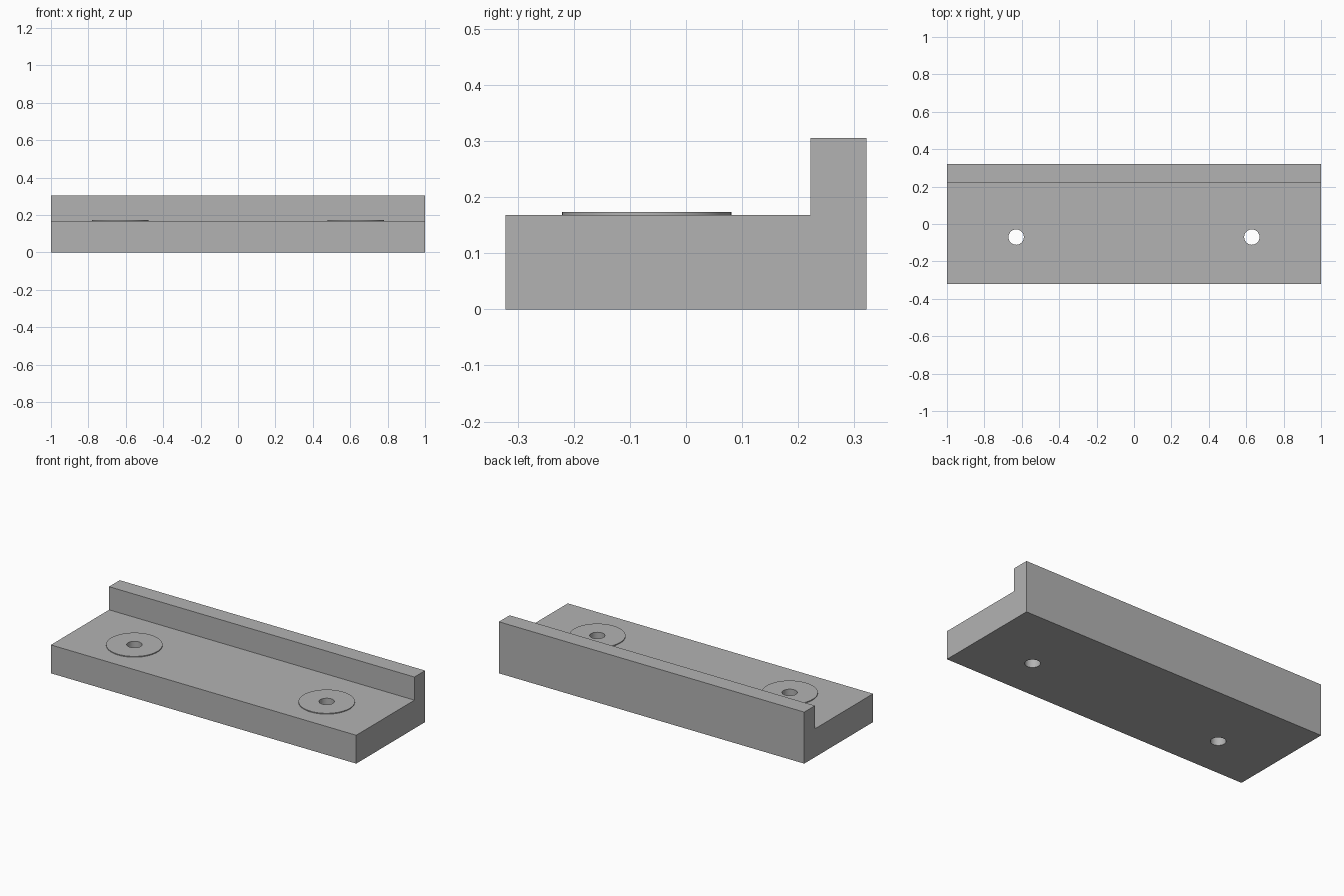
import bpy, bmesh

if "Cube" in bpy.data.objects:
    bpy.data.objects.remove(bpy.data.objects["Cube"])

grey = bpy.data.materials.new("plain grey")
grey.diffuse_color = (0.45, 0.45, 0.45, 1)
grey.use_nodes = True
grey.node_tree.nodes["Principled BSDF"].inputs["Base Color"].default_value = grey.diffuse_color

HOLE_X, HOLE_Y = 0.63, -0.07
FLOOR, BOSS_TOP = 0.168, 0.173


def cylinder(name, x, radius, z0, z1):
    bpy.ops.mesh.primitive_cylinder_add(vertices=64, radius=radius, depth=z1 - z0,
                                        location=(x, HOLE_Y, (z0 + z1) / 2))
    ob = bpy.context.object
    ob.name = name
    ob.data.materials.append(grey)
    return ob


def boolean(target, tool, operation):
    mod = target.modifiers.new(tool.name, 'BOOLEAN')
    mod.operation = operation
    mod.solver = 'EXACT'
    mod.object = tool
    bpy.context.view_layer.objects.active = target
    bpy.ops.object.modifier_apply(modifier=mod.name)
    bpy.data.objects.remove(tool)


# L-shaped bracket: base plate with a raised lip along the back
profile = [(-0.322, 0), (0.322, 0), (0.322, 0.305),
           (0.222, 0.305), (0.222, FLOOR), (-0.322, FLOOR)]
bm = bmesh.new()
face = bm.faces.new([bm.verts.new((-1, y, z)) for y, z in profile])
ext = bmesh.ops.extrude_face_region(bm, geom=[face])
bmesh.ops.translate(bm, vec=(2, 0, 0),
                    verts=[g for g in ext["geom"] if isinstance(g, bmesh.types.BMVert)])
bmesh.ops.recalc_face_normals(bm, faces=bm.faces)
mesh = bpy.data.meshes.new("bracket")
bm.to_mesh(mesh)
bm.free()
bracket = bpy.data.objects.new("bracket", mesh)
bpy.context.collection.objects.link(bracket)
mesh.materials.append(grey)

# Thin round bosses, each with a bolt hole straight through the plate
for x in (-HOLE_X, HOLE_X):
    boolean(bracket, cylinder("boss", x, 0.151, 0.1, BOSS_TOP), 'UNION')
    boolean(bracket, cylinder("hole_cutter", x, 0.041, -0.1, 0.4), 'DIFFERENCE')

# Smooth the round walls, keep the edges sharp
bpy.ops.object.select_all(action='DESELECT')
bracket.select_set(True)
bpy.context.view_layer.objects.active = bracket
bpy.ops.object.shade_smooth_by_angle(angle=0.52)
